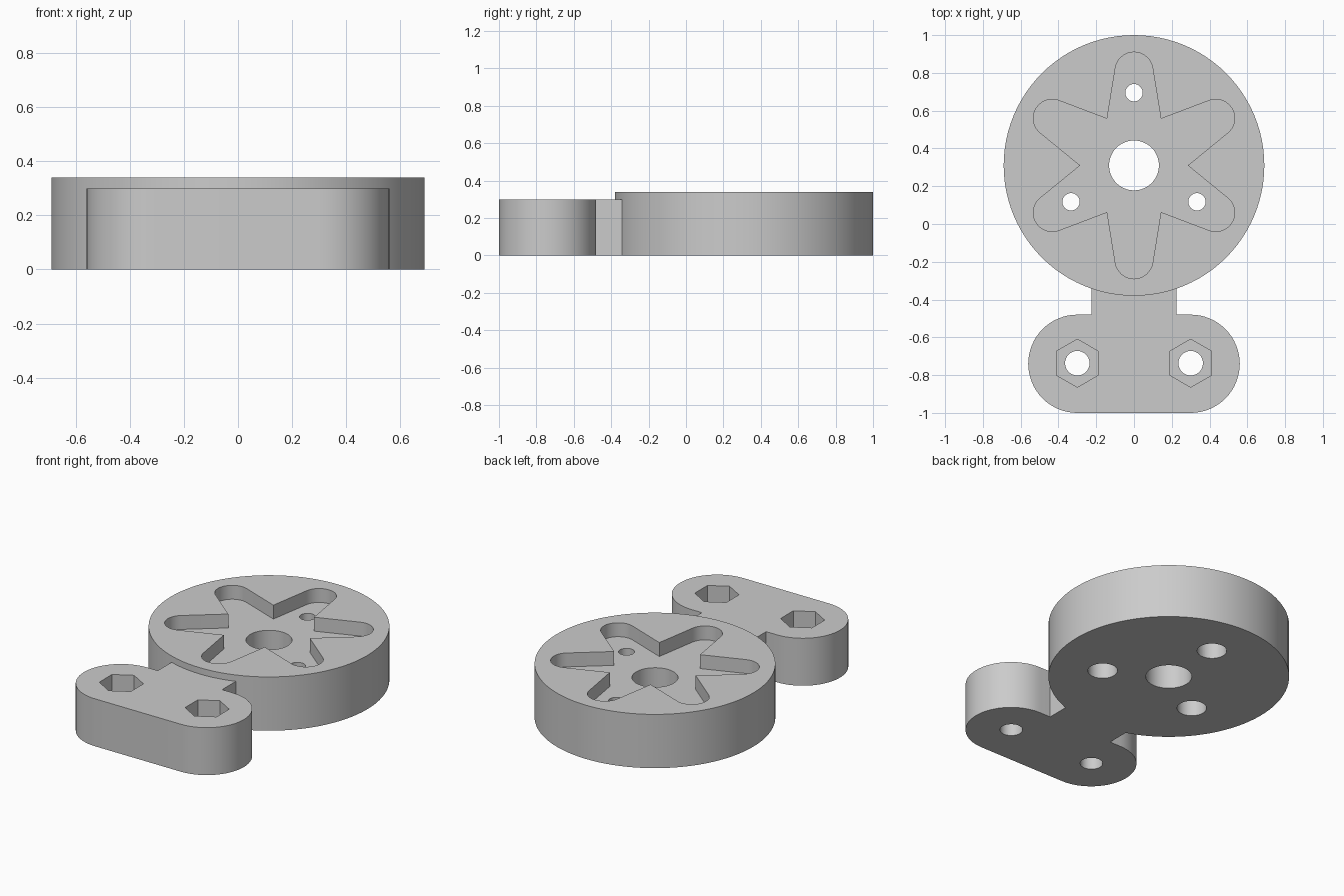
import bpy, bmesh
from math import radians, cos, sin, pi

if "Cube" in bpy.data.objects:
    bpy.data.objects.remove(bpy.data.objects["Cube"])

DISC_Y = 0.31          # centre of the disc
DISC_H, FOOT_H = 0.34, 0.30
FOOT_X, FOOT_Y, FOOT_R = 0.30, -0.74, 0.26
SINK = 0.05            # how far cutters run past the surface

grey = bpy.data.materials.new("plain_grey")
grey.use_nodes = True
grey.diffuse_color = (0.6, 0.6, 0.6, 1)
grey.node_tree.nodes["Principled BSDF"].inputs["Base Color"].default_value = (0.6, 0.6, 0.6, 1)


def arc(cx, cy, r, start, end, n):
    """Points along an arc, angles in degrees, both ends included."""
    return [(cx + r * cos(radians(start + (end - start) * i / n)),
             cy + r * sin(radians(start + (end - start) * i / n))) for i in range(n + 1)]


def ring(cx, cy, r, n, start=0):
    return arc(cx, cy, r, start, start + 360, n)[:-1]


def prism(name, points, z0, z1):
    """Extrude a flat outline between two heights."""
    bm = bmesh.new()
    base = bm.faces.new([bm.verts.new((x, y, z0)) for x, y in points])
    top = bmesh.ops.extrude_face_region(bm, geom=[base])["geom"]
    bmesh.ops.translate(bm, vec=(0, 0, z1 - z0),
                        verts=[v for v in top if isinstance(v, bmesh.types.BMVert)])
    bmesh.ops.recalc_face_normals(bm, faces=bm.faces)
    mesh = bpy.data.meshes.new(name)
    bm.to_mesh(mesh)
    bm.free()
    mesh.materials.append(grey)
    obj = bpy.data.objects.new(name, mesh)
    bpy.context.collection.objects.link(obj)
    return obj


def combine(body, other, operation):
    """Apply a boolean and discard the helper."""
    other.hide_render = True
    bpy.context.view_layer.objects.active = body
    mod = body.modifiers.new("boolean", "BOOLEAN")
    mod.operation, mod.object, mod.solver = operation, other, "EXACT"
    bpy.ops.object.modifier_apply(modifier=mod.name)
    bpy.data.objects.remove(other)


# Round disc joined to the rounded foot by a short neck
body = prism("mounting_disc_with_foot", ring(0, DISC_Y, 0.69, 96), 0, DISC_H)
neck = [(0.225, -0.48), (0.225, -0.25), (-0.225, -0.25), (-0.225, -0.48)]
foot_outline = (arc(FOOT_X, FOOT_Y, FOOT_R, -90, 90, 32) + neck
                + arc(-FOOT_X, FOOT_Y, FOOT_R, 90, 270, 32))
combine(body, prism("foot", foot_outline, 0, FOOT_H), "UNION")

# Six-armed recess with tapered, round-ended arms
star = []
for k in range(6):
    a = 60 * k + 30
    tip = radians(a)
    star += ring(0, DISC_Y, 0.285, 1, a - 30)
    star += [(x, y) for x, y in arc(0.5 * cos(tip), DISC_Y + 0.5 * sin(tip), 0.1, a - 81, a + 81, 16)]
combine(body, prism("star_cutter", star, DISC_H - 0.088, DISC_H + SINK), "DIFFERENCE")

# Centre bore
combine(body, prism("bore_cutter", ring(0, DISC_Y, 0.132, 48), -SINK, DISC_H + SINK), "DIFFERENCE")

# Three screw holes, widened from below
for k in range(3):
    a = pi / 2 + k * 2 * pi / 3
    x, y = 0.385 * cos(a), DISC_Y + 0.385 * sin(a)
    combine(body, prism("screw_cutter", ring(x, y, 0.046, 32), -SINK, DISC_H + SINK), "DIFFERENCE")
    combine(body, prism("head_cutter", ring(x, y, 0.085, 32), -SINK, 0.15), "DIFFERENCE")

# Two bolt holes with hexagonal nut pockets on top
for side in (-1, 1):
    x = side * FOOT_X
    combine(body, prism("bolt_cutter", ring(x, FOOT_Y + 0.003, 0.065, 32), -SINK, FOOT_H + SINK), "DIFFERENCE")
    combine(body, prism("nut_cutter", ring(x, FOOT_Y + 0.003, 0.127, 6, 90), FOOT_H - 0.15, FOOT_H + SINK), "DIFFERENCE")

# Smooth round walls, crisp edges
bpy.ops.object.select_all(action="DESELECT")
body.select_set(True)
bpy.context.view_layer.objects.active = body
bpy.ops.object.shade_smooth_by_angle(angle=radians(30))
